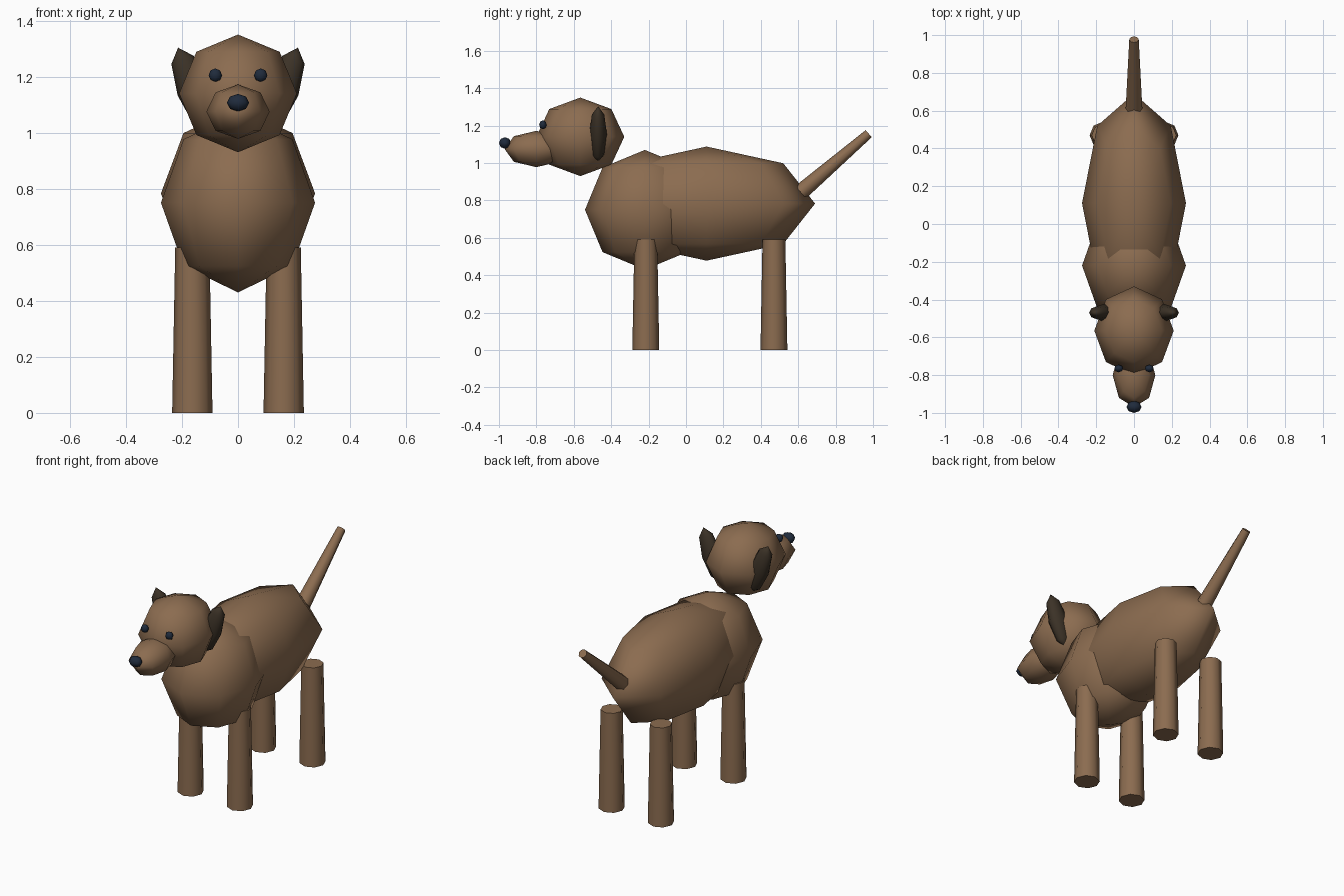
import bpy
import math
from mathutils import Vector

if "Cube" in bpy.data.objects:
    bpy.data.objects.remove(bpy.data.objects["Cube"], do_unlink=True)


def make_material(name, rgb):
    mat = bpy.data.materials.new(name)
    mat.use_nodes = True
    mat.diffuse_color = (*rgb, 1)
    mat.node_tree.nodes["Principled BSDF"].inputs["Base Color"].default_value = (*rgb, 1)
    return mat


FUR = make_material("brown_fur", (0.26, 0.15, 0.08))
EAR = make_material("dark_brown_ear", (0.045, 0.032, 0.02))
DARK = make_material("blue_black", (0.014, 0.024, 0.045))


def ball(name, centre, radii, mat, tilt=0):
    """Low-poly smooth ellipsoid, eight segments and four rings."""
    bpy.ops.mesh.primitive_uv_sphere_add(segments=8, ring_count=4, radius=1,
                                         location=centre, rotation=(0, tilt, 0))
    ob = bpy.context.object
    ob.name = name
    ob.scale = radii
    ob.data.materials.append(mat)
    bpy.ops.object.shade_smooth()
    return ob


def tapered_rod(name, start, end, r_start, r_end, mat):
    """Eight-sided capped rod between two points."""
    start, end = Vector(start), Vector(end)
    axis = end - start
    bpy.ops.mesh.primitive_cone_add(vertices=8, radius1=r_start, radius2=r_end,
                                    depth=axis.length, location=(start + end) / 2)
    ob = bpy.context.object
    ob.name = name
    ob.rotation_euler = axis.to_track_quat('Z', 'Y').to_euler()
    ob.data.materials.append(mat)
    bpy.ops.object.shade_smooth_by_angle(angle=math.radians(50))
    return ob


# Trunk
ball("body", (0, 0.11, 0.783), (0.275, 0.58, 0.305), FUR)
ball("chest", (0, -0.22, 0.75), (0.275, 0.32, 0.32), FUR)

# Head
ball("head", (0, -0.565, 1.14), (0.21, 0.235, 0.21), FUR)
ball("muzzle", (0, -0.80, 1.075), (0.113, 0.17, 0.097), FUR)
ball("nose", (0, -0.968, 1.107), (0.04, 0.032, 0.031), DARK)

# Paired parts
for side, s in (("left", 1), ("right", -1)):
    ball(side + "_eye", (s * 0.081, -0.765, 1.205), (0.024, 0.02, 0.024), DARK)
    ball(side + "_ear", (s * 0.159, -0.47, 1.153), (0.06, 0.047, 0.16), EAR, s * 0.35)
    for end, y in (("front", -0.215), ("back", 0.47)):
        tapered_rod(f"{side}_{end}_leg", (s * 0.163, y, 0), (s * 0.163, y, 0.59),
                    0.072, 0.061, FUR)

# Tail
tapered_rod("tail", (0, 0.613, 0.844), (0, 0.977, 1.157), 0.044, 0.025, FUR)
